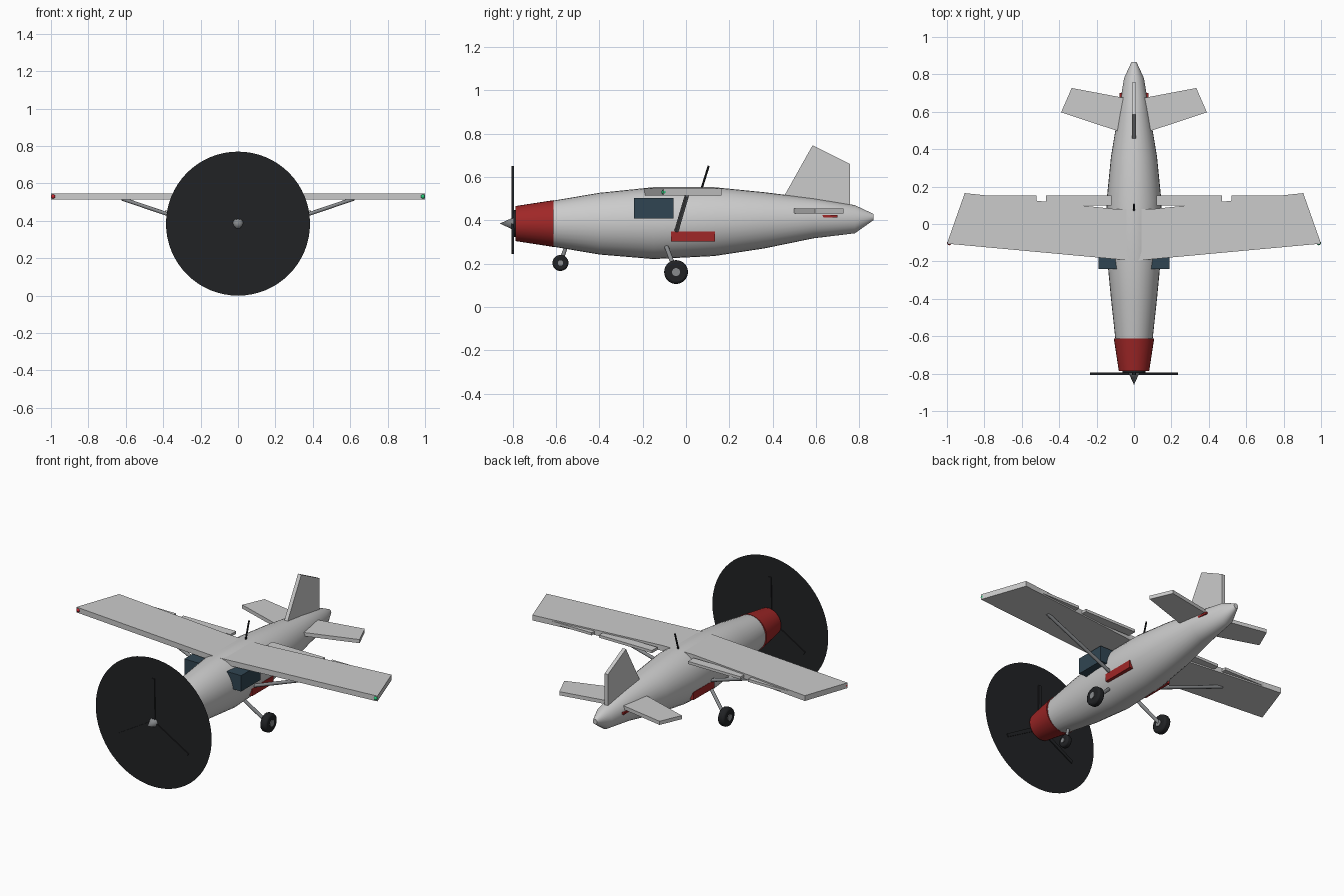
import bpy, bmesh, math
from mathutils import Vector

if "Cube" in bpy.data.objects:
    bpy.data.objects.remove(bpy.data.objects["Cube"])

AXIS_Z = 0.385  # propeller axis height


def material(name, r, g, b):
    m = bpy.data.materials.new(name)
    m.diffuse_color = (r, g, b, 1)
    m.use_nodes = True
    m.node_tree.nodes["Principled BSDF"].inputs["Base Color"].default_value = m.diffuse_color
    return m


RED = material("red", 0.35, 0.02, 0.02)
BLACK = material("black", 0.015, 0.016, 0.018)
GLASS = material("glass", 0.03, 0.06, 0.085)
STEEL = material("steel", 0.25, 0.26, 0.27)
GREEN = material("green", 0.02, 0.6, 0.2)
LAMP = material("lamp_red", 0.6, 0.02, 0.03)


def finish(name, bm, mat=None, smooth=False):
    bmesh.ops.recalc_face_normals(bm, faces=bm.faces)
    me = bpy.data.meshes.new(name)
    bm.to_mesh(me)
    bm.free()
    ob = bpy.data.objects.new(name, me)
    bpy.context.collection.objects.link(ob)
    if mat:
        me.materials.append(mat)
    if smooth:
        bpy.context.view_layer.objects.active = ob
        ob.select_set(True)
        bpy.ops.object.shade_smooth_by_angle(angle=math.radians(35))
        ob.select_set(False)
    return ob


def loft(name, sections, mat=None, n=32):
    """Elliptical rings along y: (y, half width, bottom z, top z)."""
    bm = bmesh.new()
    rings = []
    for y, w, lo, hi in sections:
        rings.append([bm.verts.new((w * math.cos(2 * math.pi * i / n), y,
                      (lo + hi) / 2 + (hi - lo) / 2 * math.sin(2 * math.pi * i / n))) for i in range(n)])
    for a, b in zip(rings, rings[1:]):
        for i in range(n):
            j = (i + 1) % n
            bm.faces.new((a[i], a[j], b[j], b[i]))
    bm.faces.new(rings[0])
    bm.faces.new(rings[-1])
    return finish(name, bm, mat, True)


def slab(name, points, offset, mat=None):
    """Extrude a flat outline by the offset vector."""
    bm = bmesh.new()
    f = bm.faces.new([bm.verts.new(p) for p in points])
    ext = bmesh.ops.extrude_face_region(bm, geom=[f])
    bmesh.ops.translate(bm, vec=offset, verts=[v for v in ext["geom"] if isinstance(v, bmesh.types.BMVert)])
    if f.is_valid and len(bm.faces) == len(points) + 1:
        bm.faces.new(list(f.verts))
    return finish(name, bm, mat)


def box(name, x0, x1, y0, y1, z0, z1, mat=None):
    return slab(name, [(x0, y0, z0), (x1, y0, z0), (x1, y1, z0), (x0, y1, z0)], (0, 0, z1 - z0), mat)


def rod(name, a, b, r, mat=None, n=16, r2=None):
    a, b = Vector(a), Vector(b)
    bm = bmesh.new()
    bmesh.ops.create_cone(bm, cap_ends=True, segments=n, radius1=r, radius2=r if r2 is None else r2,
                          depth=(b - a).length)
    bm.transform((b - a).to_track_quat('Z', 'Y').to_matrix().to_4x4())
    bmesh.ops.translate(bm, vec=(a + b) / 2, verts=bm.verts)
    return finish(name, bm, mat, True)


def wheel(name, x, y, z, r, w):
    tyre = rod(name, (x - w / 2, y, z), (x + w / 2, y, z), r, BLACK, 32)
    bev = tyre.modifiers.new("round", 'BEVEL')
    bev.width, bev.segments, bev.limit_method = w * 0.25, 2, 'ANGLE'
    rod(name + "_hub", (x - w / 2 - .004, y, z), (x + w / 2 + .004, y, z), r * 0.34, STEEL)


# Fuselage and cowling
loft("fuselage", [(-.63, .098, .281, .488), (-.40, .123, .242, .527), (-.15, .147, .221, .553),
                  (.13, .146, .235, .553), (.36, .123, .27, .53), (.59, .085, .317, .501),
                  (.78, .053, .34, .47), (.865, .014, .40, .43)])
loft("cowling", [(-.787, .081, AXIS_Z - .081, AXIS_Z + .081), (-.612, .108, AXIS_Z - .108, AXIS_Z + .108)], RED)
rod("nose_plate", (0, -.797, AXIS_Z), (0, -.78, AXIS_Z), .062, BLACK, 32)

# Propeller: spinner, blades and blurred disc
rod("spinner", (0, -.79, AXIS_Z), (0, -.86, AXIS_Z), .032, STEEL, 16, 0)
for k in range(3):
    t = math.radians(90 + 120 * k)
    u, v = Vector((math.cos(t), 0, math.sin(t))), Vector((-math.sin(t), 0, math.cos(t)))
    c = Vector((0, -.806, AXIS_Z))
    slab(f"blade_{k + 1}", [c + u * .02 - v * .012, c + u * .265 - v * .009,
                            c + u * .265 + v * .009, c + u * .02 + v * .012], (0, .012, 0), BLACK)
bm = bmesh.new()
bm.faces.new([bm.verts.new((.385 * math.cos(math.tau * i / 64), -.80, AXIS_Z + .385 * math.sin(math.tau * i / 64)))
              for i in range(64)])
finish("propeller_disc", bm, BLACK)

# Wing
half = [(.905, .165), (.10, .08)]
outline = [(0, -.197), (1, -.105)] + half + [(-x, y) for x, y in reversed(half)] + [(-1, -.105)]
slab("wing", [(x, y, .514) for x, y in outline], (0, 0, .032))

# Tail fin
slab("tail_fin", [(-.011, .455, .47), (-.011, .455, .515), (-.011, .585, .747),
                  (-.011, .757, .66), (-.011, .757, .44)], (.022, 0, 0))

# Antenna
rod("antenna", (0, .07, .54), (0, .105, .652), .005, BLACK, 8)

# Paired parts
for s, side in ((-1, "left"), (1, "right")):
    box(f"{side}_flap", s * .12, s * .47, .10, .153, .522, .538)
    box(f"{side}_aileron", s * .52, s * .89, .11, .153, .522, .538)
    slab(f"{side}_tailplane", [(s * x, y, .432) for x, y in
                               ((.02, .475), (.39, .597), (.333, .727), (.02, .668))], (0, 0, .022))
    rod(f"{side}_wing_strut", (s * .62, .005, .518), (s * .11, -.046, .345), .010, STEEL)
    box(f"{side}_window", s * .09, s * .189, -.24, -.057, .408, .503, GLASS)
    box(f"{side}_stripe", s * .10, s * .142, -.07, .133, .302, .348, RED)
    box(f"{side}_tail_stripe", s * .05, s * .077, .62, .70, .413, .425, RED)
    rod(f"{side}_gear_leg", (s * .09, -.095, .29), (s * .225, -.046, .16), .010, STEEL)
    wheel(f"{side}_wheel", s * .235, -.046, .161, .055, .042)
    bm = bmesh.new()
    bmesh.ops.create_uvsphere(bm, u_segments=12, v_segments=8, radius=.012)
    bmesh.ops.translate(bm, vec=(s * .988, -.102, .53), verts=bm.verts)
    finish(f"{side}_wing_light", bm, GREEN if s > 0 else LAMP, True)

# Nose gear
rod("nose_gear_leg", (0, -.55, .29), (0, -.58, .203), .009, STEEL)
wheel("nose_wheel", 0, -.58, .203, .037, .034)
